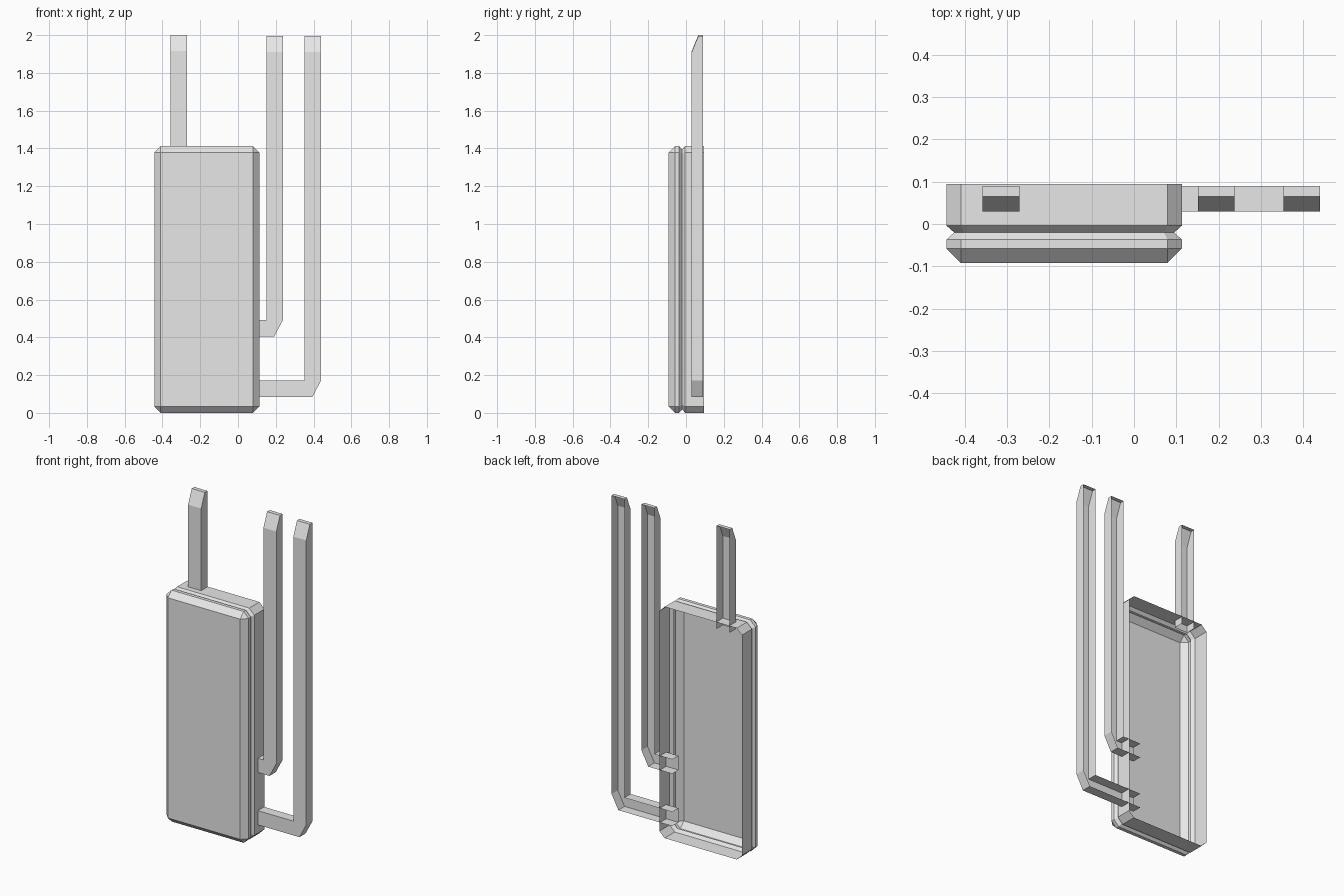
import bpy
import bmesh

cube = bpy.data.objects.get("Cube")
if cube:
    bpy.data.objects.remove(cube, do_unlink=True)

grey = bpy.data.materials.new("light_grey")
grey.use_nodes = True
grey.diffuse_color = (0.8, 0.8, 0.8, 1)
grey.node_tree.nodes["Principled BSDF"].inputs["Base Color"].default_value = (0.8, 0.8, 0.8, 1)


def finish(bm, name):
    bmesh.ops.remove_doubles(bm, verts=bm.verts[:], dist=0.0005)
    bmesh.ops.recalc_face_normals(bm, faces=bm.faces[:])
    mesh = bpy.data.meshes.new(name)
    bm.to_mesh(mesh)
    bm.free()
    mesh.materials.append(grey)
    obj = bpy.data.objects.new(name, mesh)
    bpy.context.collection.objects.link(obj)
    return obj


def bridge(bm, a, b, closed=False):
    """Join two matching rows of vertices with faces."""
    for i in range(len(a) if closed else len(a) - 1):
        j = (i + 1) % len(a)
        corners = []
        for v in (a[i], a[j], b[j], b[i]):
            if all((v.co - c.co).length > 0.0005 for c in corners):
                corners.append(v)
        if len(corners) > 2:
            bm.faces.new(corners)


def ring(bm, y, inset, cut):
    """Rectangle with clipped corners in the plane at depth y."""
    x0, x1, z0, z1 = -0.443 + inset, 0.113 - inset, inset, 1.413 - inset
    pts = [(x0 + cut, z0), (x1 - cut, z0), (x1, z0 + cut), (x1, z1 - cut),
           (x1 - cut, z1), (x0 + cut, z1), (x0, z1 - cut), (x0, z0 + cut)]
    return [bm.verts.new((x, y, z)) for x, z in pts]


# Casing: thin shell, open at the back, with a groove round its sides
bm = bmesh.new()
steps = [(0.094, 0, 0.034), (-0.004, 0, 0.034), (-0.02, 0.018, 0.024),
         (-0.037, 0, 0.034), (-0.058, 0, 0.034), (-0.092, 0.034, 0)]
rings = [ring(bm, *s) for s in steps]
for a, b in zip(rings, rings[1:]):
    bridge(bm, a, b, closed=True)
bm.faces.new(rings[-1][::2])
finish(bm, "casing")


def pipe(name, outer, inner, top):
    """Channel between two rails, open at the back, with a slanted tip."""
    bm = bmesh.new()
    front, tip, back = 0.03, 0.065, 0.09

    def rail(points):
        x = points[-1][0]
        path = [(px, front, pz) for px, pz in points]
        path += [(x, front, top - 0.085), (x, tip, top)]
        return ([bm.verts.new(p) for p in path],
                [bm.verts.new((p[0], back, p[2])) for p in path])

    (of, ob), (nf, nb) = rail(outer), rail(inner)
    bridge(bm, of, nf)
    bridge(bm, of, ob)
    bridge(bm, nf, nb)
    bm.faces.new((of[-1], nf[-1], nb[-1], ob[-1]))
    finish(bm, name)


# Upright pipe rising from the top of the casing
pipe("top_pipe", [(-0.358, 1.37)], [(-0.27, 1.37)], 2.0)

# Bent pipes leaving the side of the casing
for name, x, z in (("inner_side_pipe", 0.238, 0.405), ("outer_side_pipe", 0.44, 0.085)):
    w = 0.087
    pipe(name,
         [(0.03, z), (x - 0.046, z), (x, z + w)],
         [(0.03, z + w), (x - w, z + w), (x - w, z + w)], 1.995)
